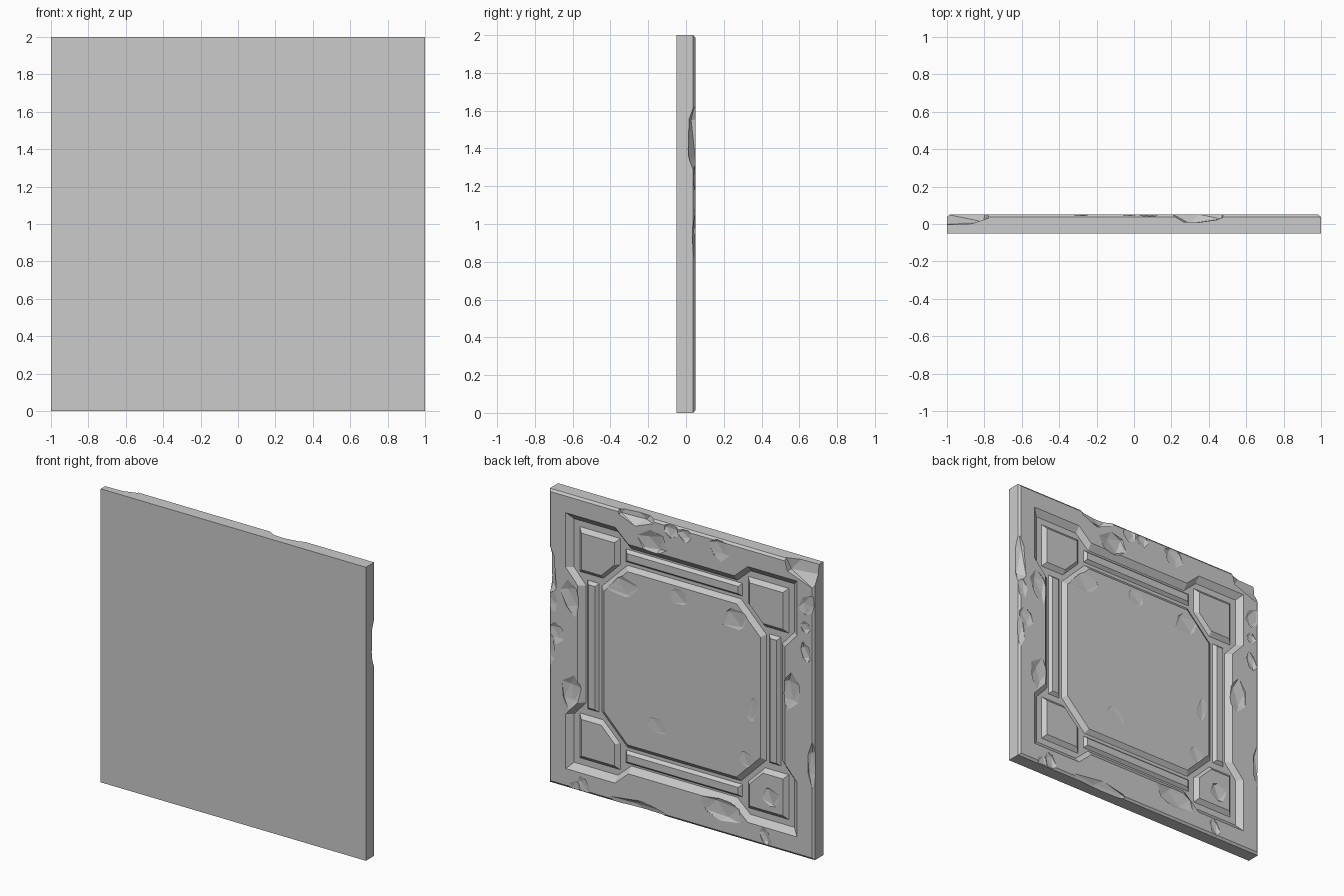
import bpy, bmesh, random
from mathutils import Vector, Matrix

if "Cube" in bpy.data.objects:
    bpy.data.objects.remove(bpy.data.objects["Cube"])

random.seed(7)


def loft(name, layers):
    """Closed solid through outlines (x, z about the tile centre) at rising y."""
    bm = bmesh.new()
    rings = [[bm.verts.new((x, y, z + 1)) for x, z in pts] for pts, y in layers]
    for a, b in zip(rings, rings[1:]):
        for i in range(len(a)):
            j = (i + 1) % len(a)
            bm.faces.new((a[i], a[j], b[j], b[i]))
    bm.faces.new(rings[0])
    bm.faces.new(rings[-1])
    bmesh.ops.recalc_face_normals(bm, faces=bm.faces)
    return finish(name, bm)


def finish(name, bm):
    me = bpy.data.meshes.new(name)
    bm.to_mesh(me)
    bm.free()
    ob = bpy.data.objects.new(name, me)
    bpy.context.collection.objects.link(ob)
    return ob


def combine(target, other, op):
    m = target.modifiers.new("bool", 'BOOLEAN')
    m.operation, m.object, m.solver = op, other, 'EXACT'
    bpy.context.view_layer.objects.active = target
    bpy.ops.object.modifier_apply(modifier=m.name)
    bpy.data.objects.remove(other)


def turn(pts, k):
    for _ in range(k):
        pts = [(-z, x) for x, z in pts]
    return pts


def four(pts):
    return [p for k in range(4) for p in turn(pts, k)]


def square(r):
    return four([(r, r)])


def octagon(r, c):
    return four([(r, c), (c, r)])


def lobed(d):
    a, b = 0.86 + d, 0.77 + d
    return four([(b, .40), (a, .50), (a, a), (.50, a), (.40, b)])


def pad(d):
    lo, hi, c = 0.48 + d, 0.79 - d, 0.61
    return [(hi, lo), (hi, hi), (lo, hi), (lo, c), (c, lo)]


def bar(d):
    return [(.64 + d, -.44 + d), (.73 - d, -.44 + d), (.73 - d, .44 - d), (.64 + d, .44 - d)]


# slab with a softened back rim
tile = loft("carved_tile", [(square(1), -.05), (square(1), .038), (square(.985), .05)])

# sunken lobed channel
combine(tile, loft("channel_cutter", [(lobed(-.03), .018), (lobed(.03), .064)]), 'DIFFERENCE')

# raised centre panel, corner pads and side bars
combine(tile, loft("centre_panel", [(octagon(.622, .43), .0), (octagon(.622, .43), .016),
                                    (octagon(.59, .41), .042)]), 'UNION')
for k in range(4):
    combine(tile, loft("corner_pad", [(turn(pad(0), k), .0), (turn(pad(0), k), .016),
                                      (turn(pad(.03), k), .042)]), 'UNION')
    combine(tile, loft("side_bar", [(turn(bar(0), k), .0), (turn(bar(0), k), .016),
                                    (turn(bar(.02), k), .038)]), 'UNION')


def chip(x, z, sx, sz, depth, spin=0.0):
    """Knock a faceted hollow out of the carved face."""
    bm = bmesh.new()
    bmesh.ops.create_icosphere(bm, subdivisions=1, radius=1)
    for v in bm.verts:
        v.co *= random.uniform(.8, 1.15)
    bmesh.ops.transform(bm, verts=bm.verts, matrix=(
        Matrix.Translation(Vector((x, .0513, z + 1))) @ Matrix.Rotation(spin, 4, 'Y')
        @ Matrix.Diagonal((sx, depth, sz, 1))))
    combine(tile, finish("chip_cutter", bm), 'DIFFERENCE')


# large breaks at the rim
chip(.35, 1.01, .19, .10, .055)
chip(-1.0, 1.0, .25, .16, .07)
chip(1.01, .45, .07, .24, .05)
chip(1.0, -.08, .05, .14, .02)
chip(.30, -1.0, .26, .06, .03)
chip(-.99, -.35, .05, .16, .02)

# worn spots on the panel and border
for x, z, sx, sz, d in [(.18, -.40, .16, .10, .014), (.45, .47, .14, .10, .02),
                        (.02, .52, .12, .10, .018), (-.40, .48, .13, .10, .018),
                        (-.53, -.1, .07, .16, .018), (-.48, -.45, .10, .09, .016),
                        (.22, .84, .12, .10, .025), (-.3, -.84, .16, .09, .02),
                        (.83, -.35, .08, .12, .022), (-.82, .1, .09, .14, .02),
                        (.83, .3, .07, .12, .018), (-.66, -.66, .09, .09, .02)]:
    chip(x, z, sx, sz, d, random.uniform(-.3, .3))

# small nicks around the edge
for k in range(4):
    for _ in range(3):
        (x, z), = turn([(random.uniform(.93, .99), random.uniform(-.85, .85))], k)
        chip(x, z, random.uniform(.04, .09), random.uniform(.04, .09), .015, random.random())
